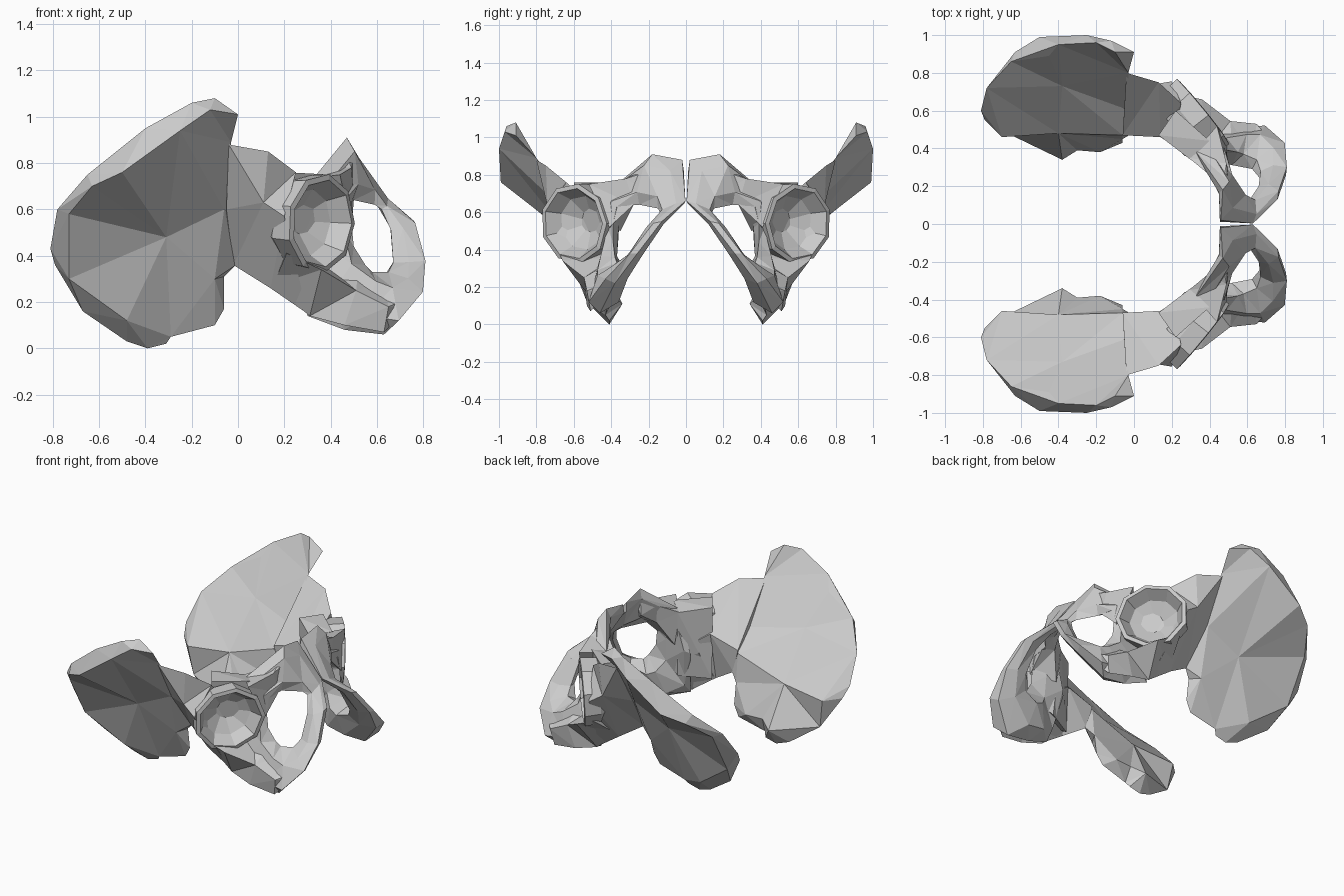
import bpy, bmesh, math
from mathutils import Vector
from mathutils.geometry import delaunay_2d_cdt

if "Cube" in bpy.data.objects:
    bpy.data.objects.remove(bpy.data.objects["Cube"])


def finish(name, bm):
    """Clean the mesh, make the object and mirror it to the other side."""
    for v in bm.verts:
        v.co.y = min(v.co.y, -0.003)
    bmesh.ops.remove_doubles(bm, verts=bm.verts, dist=0.0005)
    bmesh.ops.recalc_face_normals(bm, faces=bm.faces)
    mesh = bpy.data.meshes.new(name)
    bm.to_mesh(mesh)
    bm.free()
    ob = bpy.data.objects.new(name, mesh)
    bpy.context.collection.objects.link(ob)
    mod = ob.modifiers.new("mirror", 'MIRROR')
    mod.use_axis = (False, True, False)
    mod.use_mirror_merge = False
    return ob


def loft(name, sections, closed=False):
    """Skin equal-length sections, as a ring or a capped tube."""
    bm = bmesh.new()
    rows = [[bm.verts.new(p) for p in s] for s in sections]
    n = len(rows[0])
    pairs = list(zip(rows, rows[1:]))
    if closed:
        pairs.append((rows[-1], rows[0]))
    for a, b in pairs:
        for i in range(n):
            j = (i + 1) % n
            bm.faces.new((a[i], a[j], b[j], b[i]))
    if not closed:
        bm.faces.new(rows[0])
        bm.faces.new(rows[-1])
    bmesh.ops.triangulate(bm, faces=bm.faces[:])
    return finish(name, bm)


def blade(name, rim, sides):
    """Two faceted sheets sharing one rim, each bulged by its own points."""
    bm = bmesh.new()
    n = len(rim)
    edges = [(i, (i + 1) % n) for i in range(n)]
    for bulge in sides:
        pts = rim + bulge
        flat = [Vector((p[0], p[2])) for p in pts]
        res = delaunay_2d_cdt(flat, edges, [], 1, 1e-5)
        vs = [bm.verts.new(pts[o[0]]) for o in res[3]]
        for f in res[2]:
            bm.faces.new([vs[i] for i in f])
    return finish(name, bm)


# Flared wing: rim, then outer and inner surface points
rim = [(-.81, -.60, .43), (-.78, -.72, .60), (-.65, -.86, .75),
       (-.40, -.95, .95), (-.20, -.96, 1.06), (-.10, -.91, 1.08),
       (0, -.91, 1.01), (-.03, -.80, .89), (-.02, -.60, .62),
       (-.01, -.48, .36), (-.06, -.45, .31), (-.06, -.43, .17),
       (-.10, -.42, .10), (-.29, -.43, .05), (-.31, -.41, .02),
       (-.39, -.41, 0), (-.48, -.42, .03), (-.67, -.48, .16),
       (-.79, -.55, .36)]
outer = [(-.50, -.99, .76), (-.25, -1.0, .94), (-.73, -.76, .58),
         (-.63, -.91, .70), (-.31, -.63, .48), (-.73, -.60, .30),
         (-.48, -.53, .12), (-.06, -.64, .60), (-.10, -.52, .30),
         (-.12, -.97, 1.03)]
inner = [(-.45, -.89, .86), (-.38, -.73, .66), (-.70, -.46, .35),
         (-.38, -.34, .11), (-.30, -.39, .15), (-.18, -.38, .15),
         (-.40, -.48, .38), (-.06, -.47, .50)]
blade("hip_wing", rim, (outer, inner))

# Neck joining the wing to the socket: top, outer, bottom, inner points
loft("hip_neck", [
    [(-.04, -.80, .88), (-.05, -.64, .60), (-.02, -.48, .36), (-.06, -.47, .52)],
    [(.13, -.75, .85), (.11, -.74, .63), (.14, -.52, .26), (.14, -.46, .58)],
    [(.25, -.64, .76), (.20, -.755, .57), (.30, -.50, .15), (.20, -.42, .54)]])

# Hollow hip socket turned about its tilted axis
axis = Vector((.77, -.63, -.05)).normalized()
across = axis.cross(Vector((0, 0, 1))).normalized()
up = across.cross(axis)
centre = Vector((.36, -.60, .54))
profile = [(.15, -.18), (.205, -.10), (.215, 0), (.19, .005), (.145, -.075), (.05, -.13)]
SEG = 9
loft("hip_socket", [
    [centre + axis * h + (across * math.cos(t) * 1.06 + up * math.sin(t)) * r
     for t in [math.tau * (i + .5) / SEG for i in range(SEG)]]
    for r, h in profile])

# Solid wall behind the socket
loft("socket_back", [
    [(.13, -.47, .76), (.22, -.60, .76), (.20, -.53, .30), (.14, -.48, .27)],
    [(.30, -.34, .73), (.40, -.44, .75), (.36, -.39, .30), (.33, -.38, .28)]])

# Upper branch from the socket to the pubic crest
loft("upper_branch", [
    [(.29, -.35, .73), (.44, -.52, .75), (.49, -.41, .52), (.33, -.35, .50)],
    [(.40, -.26, .78), (.49, -.32, .78), (.50, -.28, .64), (.41, -.27, .66)],
    [(.46, -.17, .85), (.50, -.16, .83), (.50, -.19, .70), (.45, -.16, .74)]])

# Lower ring around the opening: hole edge, outer edge, half thickness
stations = [
    ((.49, -.37, .63), (.33, -.38, .74), .04),
    ((.50, -.25, .64), (.47, -.18, .91), .04),
    ((.59, -.15, .62), (.46, -.02, .88), .05),
    ((.62, -.14, .60), (.63, 0, .66), .03),
    ((.66, -.20, .51), (.76, -.13, .55), .04),
    ((.67, -.28, .37), (.805, -.26, .38), .05),
    ((.65, -.34, .33), (.77, -.38, .22), .08),
    ((.58, -.37, .33), (.63, -.46, .06), .11),
    ((.55, -.38, .36), (.46, -.46, .08), .10),
    ((.50, -.39, .44), (.30, -.48, .14), .06),
    ((.49, -.39, .54), (.24, -.39, .45), .04)]
face_dir = Vector((.68, -.73, 0)).normalized()
sections = []
for p, q, t in stations:
    p, q = Vector(p), Vector(q)
    a, b, d = p.lerp(q, .25), p.lerp(q, .78), face_dir * t
    sections.append([p, a + d, b + d, q, b - d, a - d])
loft("pubic_ring", sections, closed=True)

# Seat bone sweeping from under the socket to the lower ring
loft("seat_bone", [
    [(.15, -.51, .27), (.21, -.69, .41), (.20, -.42, .45)],
    [(.31, -.51, .14), (.36, -.66, .34), (.38, -.38, .36)],
    [(.46, -.53, .10), (.51, -.545, .25), (.52, -.38, .35)],
    [(.63, -.51, .07), (.65, -.53, .18), (.62, -.37, .29)],
    [(.73, -.43, .17), (.74, -.42, .22), (.70, -.36, .27)]])
